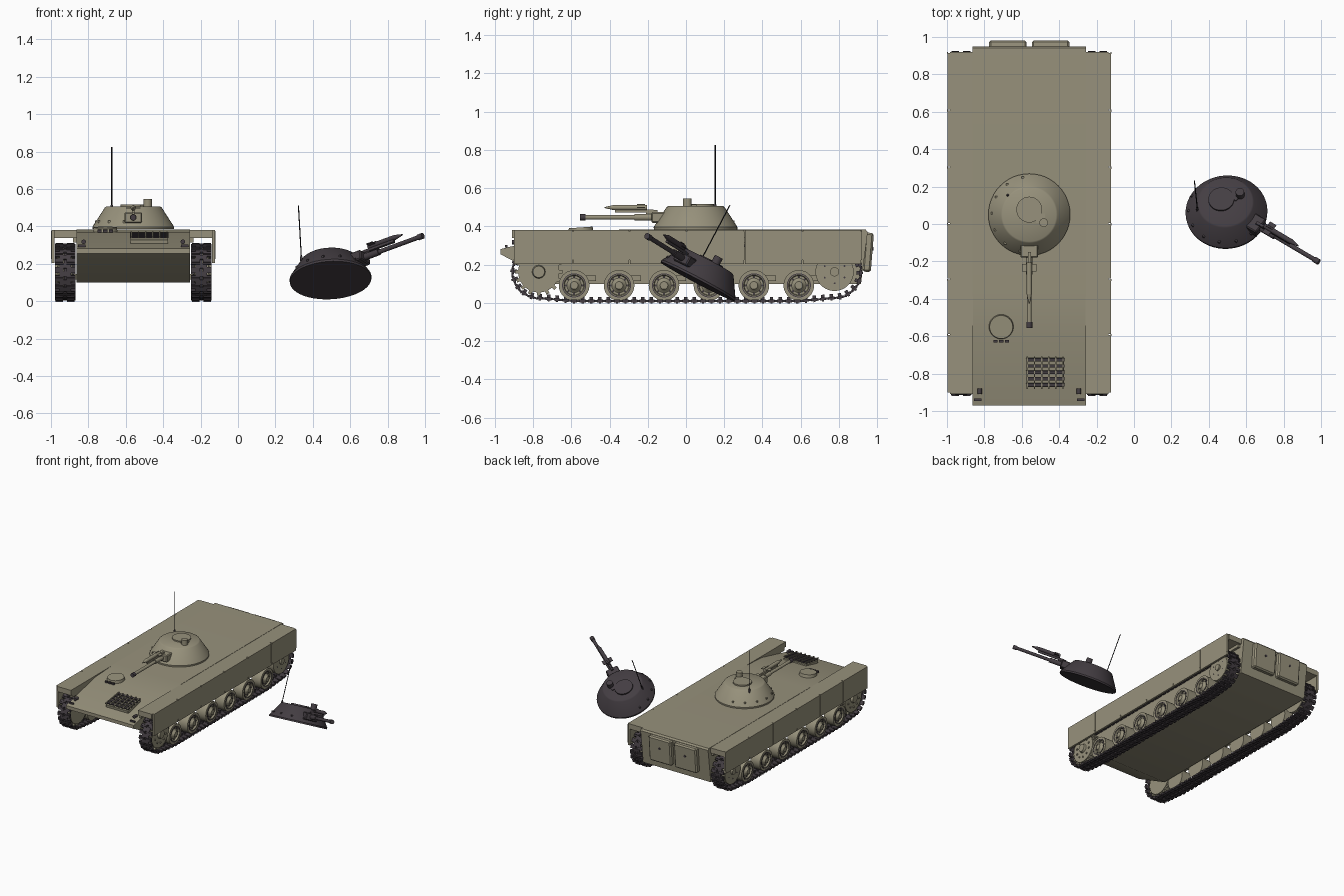
import bpy, bmesh, math
from mathutils import Matrix, Vector
from mathutils.geometry import convex_hull_2d

cube = bpy.data.objects.get("Cube")
if cube:
    bpy.data.objects.remove(cube)


def material(name, rgb):
    m = bpy.data.materials.new(name)
    m.use_nodes = True
    m.diffuse_color = (*rgb, 1)
    bsdf = m.node_tree.nodes["Principled BSDF"]
    bsdf.inputs["Base Color"].default_value = (*rgb, 1)
    bsdf.inputs["Roughness"].default_value = 0.8
    return m


OLIVE = material("olive_paint", (0.31, 0.285, 0.2))
DARK = material("burnt_steel", (0.058, 0.048, 0.056))
BLACK = material("black", (0.008, 0.008, 0.01))
CX = -0.56                      # centre line of the vehicle
ID = Matrix.Identity(4)
T = Matrix.Translation
AXIS = {"x": Matrix.Rotation(math.pi / 2, 4, "Y"),
        "y": Matrix.Rotation(math.pi / 2, 4, "X"), "z": ID}


def finish(bm, name, mat, m=ID, smooth=True):
    bmesh.ops.recalc_face_normals(bm, faces=bm.faces)
    me = bpy.data.meshes.new(name)
    bm.to_mesh(me)
    bm.free()
    ob = bpy.data.objects.new(name, me)
    bpy.context.collection.objects.link(ob)
    me.materials.append(mat)
    ob.matrix_world = m
    if smooth:
        bpy.ops.object.select_all(action="DESELECT")
        ob.select_set(True)
        bpy.context.view_layer.objects.active = ob
        bpy.ops.object.shade_smooth_by_angle(angle=math.radians(35))
    return ob


def add_box(bm, c, s, m=ID):
    bmesh.ops.create_cube(bm, size=1, matrix=m @ T(c) @ Matrix.Diagonal((*s, 1)))


def box(name, mat, c, s, m=ID, bevel=0):
    bm = bmesh.new()
    add_box(bm, c, s)
    if bevel:
        bmesh.ops.bevel(bm, geom=bm.edges[:], offset=bevel, segments=1, affect="EDGES")
    return finish(bm, name, mat, m, False)


def add_cyl(bm, c, r, depth, axis="z", r2=None, n=24, m=ID):
    bmesh.ops.create_cone(bm, cap_ends=True, segments=n, radius1=r,
                          radius2=r if r2 is None else r2, depth=depth,
                          matrix=m @ T(c) @ AXIS[axis])


def cyl(name, mat, c, r, depth, axis="z", r2=None, n=24, m=ID):
    bm = bmesh.new()
    add_cyl(bm, c, r, depth, axis, r2, n)
    return finish(bm, name, mat, m)


def prism(name, mat, profile, x0, x1):
    bm = bmesh.new()
    face = bm.faces.new([bm.verts.new((x0, y, z)) for y, z in profile])
    out = bmesh.ops.extrude_face_region(bm, geom=[face])["geom"]
    bmesh.ops.translate(bm, vec=(x1 - x0, 0, 0),
                        verts=[v for v in out if isinstance(v, bmesh.types.BMVert)])
    return finish(bm, name, mat)


def lathe(name, mat, profile, m, n=40):
    """Spin (radius, height) points about local z."""
    bm = bmesh.new()
    vs = [bm.verts.new((r, 0, z)) for r, z in profile]
    es = [bm.edges.new(p) for p in zip(vs, vs[1:])]
    bmesh.ops.spin(bm, geom=vs + es, cent=(0, 0, 0), axis=(0, 0, 1),
                   angle=math.tau, steps=n, use_merge=True)
    bmesh.ops.remove_doubles(bm, verts=bm.verts, dist=1e-5)
    return finish(bm, name, mat, m)


# Hull, drawn as a side profile
prism("hull", OLIVE, [(-0.97, 0.255), (-0.97, 0.282), (-0.6, 0.37), (-0.35, 0.383),
                      (0.94, 0.383), (0.95, 0.37), (0.915, 0.1), (-0.68, 0.1)],
      CX - 0.303, CX + 0.303)
for s, side in ((-1, "right"), (1, "left")):
    # Fenders and skirt panels
    box(side + "_fender", OLIVE, (CX + s * 0.362, 0.005, 0.36), (0.122, 1.83, 0.042))
    box(side + "_sponson", OLIVE, (CX + s * 0.312, 0.005, 0.345), (0.02, 1.8, 0.06))
    edges = [-0.903, -0.59, -0.295, 0.003, 0.305, 0.61, 0.918]
    for i, (a, b) in enumerate(zip(edges, edges[1:])):
        box(f"{side}_skirt_{i}", OLIVE, (CX + s * 0.43, (a + b) / 2, 0.293),
            (0.016, b - a - 0.006, 0.176))
        box(f"{side}_hinge_{i}", OLIVE, (CX + s * 0.437, b - 0.004, 0.3), (0.005, 0.012, 0.15))
    cyl(side + "_lamp", DARK, (CX + s * 0.265, -0.895, 0.318), 0.012, 0.03, "y")
    box(side + "_tow_hook", DARK, (CX + s * 0.275, -0.94, 0.297), (0.04, 0.012, 0.012))
    # Rear doors
    lean = T((CX + s * 0.114, 0.952, 0.265)) @ Matrix.Rotation(-0.08, 4, "X")
    box(side + "_rear_door", OLIVE, (0, 0, 0), (0.2, 0.045, 0.205), lean, 0.01)
    cyl(side + "_door_handle", DARK, (0, 0.02, 0.02), 0.009, 0.015, "y", m=lean)

# Driver hatch with periscopes
tilt = T((-0.71, -0.55, 0.383)) @ Matrix.Rotation(0.07, 4, "X")
cyl("driver_hatch", OLIVE, (0, 0, 0), 0.066, 0.024, r2=0.062, n=32, m=tilt)
for i in (-1, 0, 1):
    box("periscope", DARK, (i * 0.03, -0.077, -0.002), (0.022, 0.012, 0.014), tilt)

# Engine grille
grille = T((-0.475, -0.795, 0.352)) @ Matrix.Rotation(0.15, 4, "X")
for i in range(5):
    box("grille_slat", DARK, (0, 0.07 - i * 0.034, 0), (0.205, 0.017, 0.008), grille)
for i in range(6):
    box("grille_bar", OLIVE, (-0.095 + i * 0.038, 0, 0.004), (0.007, 0.175, 0.008), grille)
box("grille_base", OLIVE, (0, 0, -0.022), (0.2, 0.16, 0.02), grille)

# Running gear
WHEELS = [-0.585 + i * 0.235 for i in range(6)]
WZ, SPROCKET, IDLER = 0.092, (-0.77, 0.163), (0.777, 0.163)
WHEEL = [(0, 0.05), (0.02, 0.05), (0.024, 0.04), (0.038, 0.03), (0.05, 0.03),
         (0.054, 0.043), (0.08, 0.043), (0.08, -0.04), (0, -0.04)]


def bolts(name, mat, m, r, count, size, z):
    bm = bmesh.new()
    for k in range(count):
        a = math.tau * k / count
        add_cyl(bm, (r * math.cos(a), r * math.sin(a), z), size, 0.012, n=8)
    finish(bm, name, mat, m)


def link_path():
    """Closed belt around the end wheels, resampled at even steps."""
    pts = []
    for (y, z), r in ((SPROCKET, 0.136), (IDLER, 0.136),
                      ((WHEELS[0], WZ), 0.082), ((WHEELS[-1], WZ), 0.082)):
        pts += [Vector((y + r * math.cos(k * math.tau / 48), z + r * math.sin(k * math.tau / 48)))
                for k in range(48)]
    loop = [pts[i] for i in convex_hull_2d(pts)]
    segs = list(zip(loop, loop[1:] + loop[:1]))
    total = sum((b - a).length for a, b in segs)
    count, walked, k = 88, 0, 0
    for a, b in segs:
        length = (b - a).length
        while k < count and k * total / count <= walked + length:
            d = (b - a).normalized()
            yield a + d * (k * total / count - walked), math.atan2(d.y, d.x), total / count
            k += 1
        walked += length


for s, side in ((-1, "right"), (1, "left")):
    tx = CX + s * 0.364
    out = Matrix.Rotation(s * math.pi / 2, 4, "Y")      # local z points outward
    for y in WHEELS:
        m = T((tx, y, WZ)) @ out
        lathe(side + "_road_wheel", OLIVE, WHEEL, m)
        bolts(side + "_wheel_holes", DARK, m, 0.044, 8, 0.006, 0.027)
        lathe(side + "_wheel_ring", DARK, [(0.058, 0.042), (0.058, 0.045), (0.063, 0.045),
                                           (0.063, 0.042)], m)
        box(side + "_suspension_arm", OLIVE, (CX + s * 0.305, y + 0.05, 0.13), (0.03, 0.13, 0.03))
    # Toothed drive wheel in front, plain idler at the back
    m = T((tx, *SPROCKET)) @ out
    cyl(side + "_sprocket", OLIVE, (0, 0, 0), 0.108, 0.075, n=40, m=m)
    cyl(side + "_sprocket_hub", OLIVE, (0, 0, 0.04), 0.038, 0.03, r2=0.03, m=m)
    bolts(side + "_sprocket_bolts", OLIVE, m, 0.07, 10, 0.007, 0.038)
    bm = bmesh.new()
    for k in range(16):
        add_box(bm, (0.113, 0, 0), (0.024, 0.018, 0.06), Matrix.Rotation(k * math.tau / 16, 4, "Z"))
    finish(bm, side + "_sprocket_teeth", OLIVE, m, False)
    m = T((tx, *IDLER)) @ out
    cyl(side + "_idler", OLIVE, (0, 0, 0), 0.1, 0.08, n=40, m=m)
    cyl(side + "_idler_hub", OLIVE, (0, 0, 0.04), 0.024, 0.025, m=m)
    bolts(side + "_idler_bolts", DARK, m, 0.06, 6, 0.005, 0.036)
    # Track links
    bm = bmesh.new()
    for p, a, step in link_path():
        m = T((tx, p.x, p.y)) @ Matrix.Rotation(a, 4, "X")
        for e in (-1, 1):
            add_box(bm, (e * 0.031, 0, 0), (0.046, step * 0.72, 0.014), m)
            add_box(bm, (e * 0.031, 0, -0.008), (0.04, step * 0.25, 0.01), m)
        add_box(bm, (0, step / 2, 0), (0.06, step * 0.6, 0.01), m)
        add_box(bm, (0, 0, 0.012), (0.012, step * 0.4, 0.02), m)
    finish(bm, side + "_track", DARK, ID, False)


# Turret, modelled about the centre of its base with the gun toward -y
def turret(prefix, m, body, dark, whip):
    lathe(prefix + "_shell", body, [(0, 0), (0.218, 0), (0.219, 0.012), (0.152, 0.116),
                                    (0.143, 0.122), (0, 0.122)], m, 48)
    cyl(prefix + "_hatch", body, (0, 0.027, 0.125), 0.069, 0.014, n=32, m=m)
    cyl(prefix + "_sight", body, (0.077, -0.043, 0.14), 0.023, 0.044, m=m)
    box(prefix + "_sight_base", body, (0.06, -0.02, 0.124), (0.05, 0.05, 0.01), m)
    box(prefix + "_mantlet", body, (0, -0.185, 0.062), (0.095, 0.09, 0.056), m, 0.006)
    cyl(prefix + "_gun_sleeve", body, (0, -0.26, 0.063), 0.018, 0.12, "y", m=m)
    cyl(prefix + "_gun_barrel", body, (0, -0.42, 0.063), 0.012, 0.36, "y", m=m)
    cyl(prefix + "_muzzle", dark, (0, -0.59, 0.063), 0.016, 0.03, "y", m=m)
    # Missile on its rail
    box(prefix + "_rail", body, (0, -0.31, 0.094), (0.016, 0.22, 0.014), m)
    box(prefix + "_rail_post", body, (0, -0.24, 0.083), (0.012, 0.04, 0.04), m)
    cyl(prefix + "_missile", body, (0, -0.34, 0.114), 0.014, 0.17, "y", m=m)
    cyl(prefix + "_missile_nose", body, (0, -0.45, 0.114), 0.014, 0.05, "y", 0.003, m=m)
    for a in (0, 1):
        box(prefix + "_missile_fins", body, (0, -0.285, 0), (0.075, 0.04, 0.005),
            m @ T((0, 0, 0.114)) @ Matrix.Rotation(a * math.pi / 2, 4, "Y")
            if not a else m @ T((0, 0, 0.114)) @ Matrix.Rotation(math.pi / 2, 4, "Y")
            @ Matrix.Diagonal((0.5, 1, 1, 1)))
    cyl(prefix + "_antenna", whip, (-0.115, 0.103, 0.26), 0.003, 0.36, n=8, m=m)
    cyl(prefix + "_antenna_base", dark, (-0.115, 0.103, 0.11), 0.007, 0.04, n=12, m=m)
    for i in range(7):
        a = math.radians(100 + i * 26)
        box(prefix + "_grab_block", body, (0.2 * math.cos(a), 0.2 * math.sin(a), 0.04),
            (0.012, 0.012, 0.012), m)


turret("turret", T((CX, 0.05, 0.385)), OLIVE, DARK, BLACK)

# Blown-off turret lying beside the vehicle
up = Vector((-0.05, 0.466, 0.885)).normalized()
back = Vector((-0.82, 0.487, -0.295))
back = (back - up * back.dot(up)).normalized()
rot = Matrix((back.cross(up), back, up)).transposed().to_4x4()
turret("wrecked_turret", T((0.495, 0.06, 0.112)) @ rot, DARK, DARK, BLACK)
